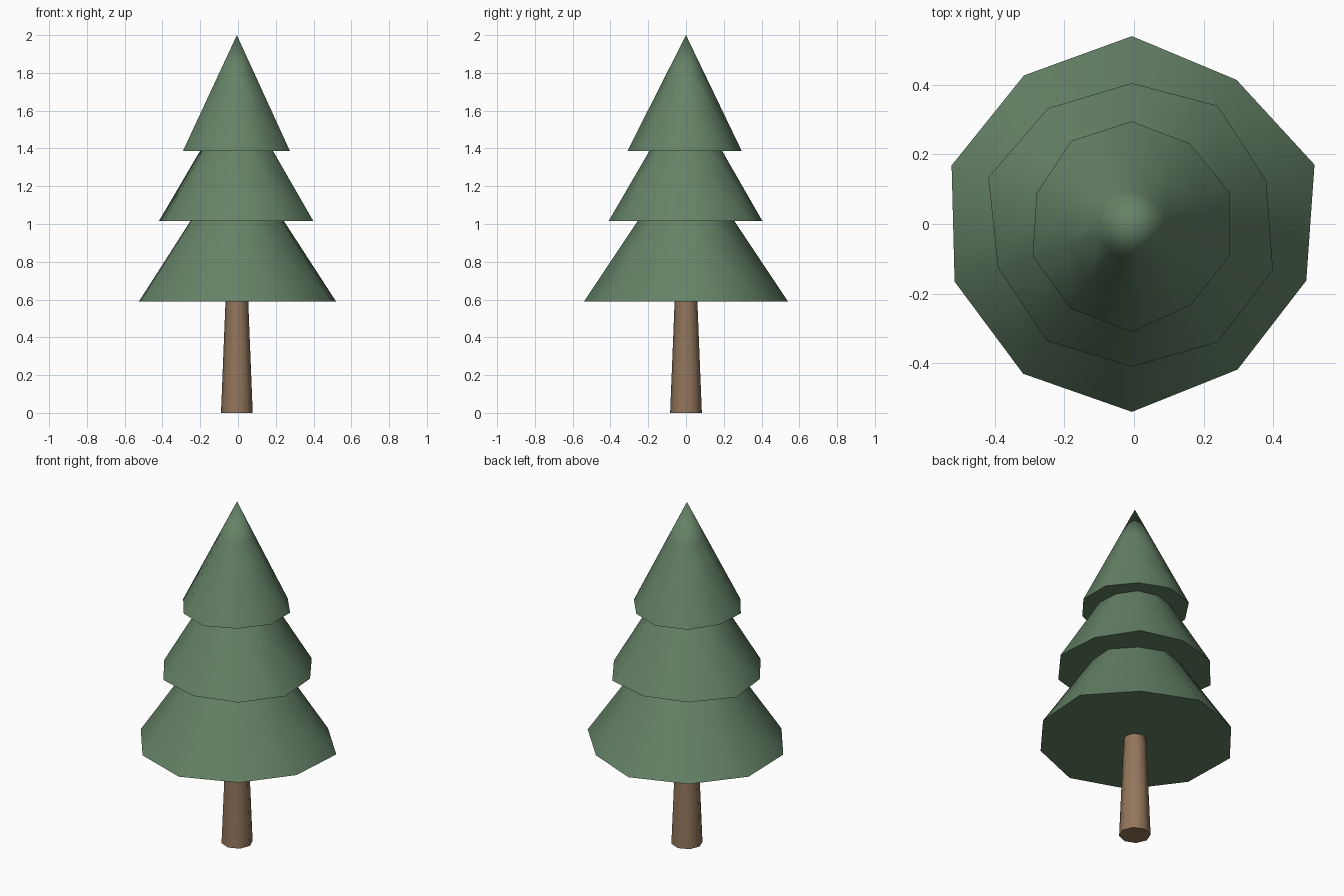
import bpy, bmesh, math

if "Cube" in bpy.data.objects:
    bpy.data.objects.remove(bpy.data.objects["Cube"])

CX = -0.006  # the tree axis sits slightly left of centre


def material(name, color):
    m = bpy.data.materials.new(name)
    m.diffuse_color = (*color, 1.0)
    m.use_nodes = True
    m.node_tree.nodes["Principled BSDF"].inputs["Base Color"].default_value = m.diffuse_color
    return m


green = material("pine green", (0.130, 0.225, 0.135))
brown = material("bark brown", (0.290, 0.180, 0.105))


def lathe(name, rings, mat, apex=None):
    """Loft rings of (z, [radii]) clockwise from +y; close with a cap or a tip."""
    bm = bmesh.new()
    loops = []
    for z, radii in rings:
        n = len(radii)
        loops.append([bm.verts.new((CX + r * math.sin(2 * math.pi * i / n),
                                    r * math.cos(2 * math.pi * i / n), z))
                      for i, r in enumerate(radii)])
    n = len(loops[0])
    bm.faces.new(loops[0])
    for a, b in zip(loops, loops[1:]):
        for i in range(n):
            j = (i + 1) % n
            bm.faces.new((a[i], a[j], b[j], b[i]))
    if apex is None:
        bm.faces.new(loops[-1])
    else:
        tip = bm.verts.new((CX, 0, apex))
        for i in range(n):
            bm.faces.new((loops[-1][i], loops[-1][(i + 1) % n], tip))
    bmesh.ops.recalc_face_normals(bm, faces=bm.faces)
    # Smooth sides with a crisp rim
    for f in bm.faces:
        f.smooth = len(f.verts) < 5
    for e in bm.edges:
        e.smooth = all(len(f.verts) < 5 for f in e.link_faces)
    me = bpy.data.meshes.new(name)
    bm.to_mesh(me)
    bm.free()
    me.materials.append(mat)
    ob = bpy.data.objects.new(name, me)
    bpy.context.collection.objects.link(ob)
    return ob


# Trunk: tapered octagon running up into the lowest branches
lathe("trunk", [(0.0, [0.084] * 8), (0.72, [0.055] * 8)], brown)

# Branch tiers: uneven ten-sided cones, each with two rings between rim and tip
tiers = [
    ("lower_branches", 0.59, 1.40,
     [.54, .512, .552, .527, .517, .54, .532, .536, .545, .528]),
    ("middle_branches", 1.015, 1.72,
     [.405, .42, .406, .426, .42, .41, .415, .405, .434, .411]),
    ("top_branches", 1.387, 2.0,
     [.295, .285, .295, .295, .288, .31, .30, .30, .288, .296]),
]
for name, z0, z1, radii in tiers:
    rings = [(z0 + (z1 - z0) * t, [r * (1 - t) for r in radii])
             for t in (0, 1 / 3, 2 / 3)]
    lathe(name, rings, green, apex=z1)
